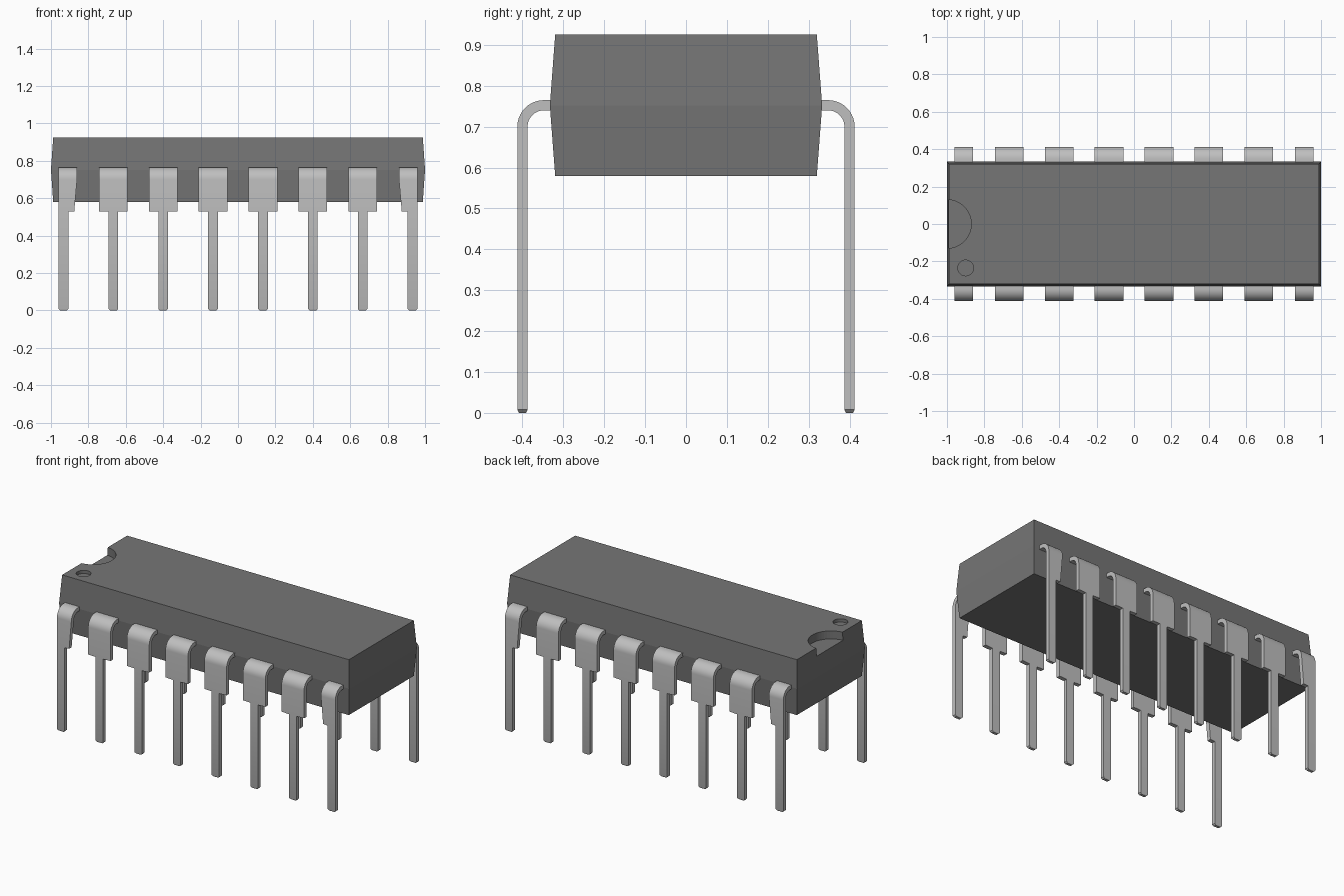
import bpy, bmesh, math

cube = bpy.data.objects.get("Cube")
if cube:
    bpy.data.objects.remove(cube, do_unlink=True)


def material(name, c, rough, metal=0.0):
    m = bpy.data.materials.new(name)
    m.use_nodes = True
    m.diffuse_color = (c, c, c, 1)
    bsdf = m.node_tree.nodes["Principled BSDF"]
    bsdf.inputs["Base Color"].default_value = (c, c, c, 1)
    bsdf.inputs["Roughness"].default_value = rough
    return m


plastic = material("dark grey plastic", 0.18, 0.6)
metal = material("light grey metal", 0.52, 0.4)


def loft(name, rings, mat):
    """Skin a stack of four-cornered rings and cap both ends."""
    bm = bmesh.new()
    loops = [[bm.verts.new(p) for p in ring] for ring in rings]
    for a, b in zip(loops, loops[1:]):
        for i in range(4):
            j = (i + 1) % 4
            bm.faces.new((a[i], a[j], b[j], b[i]))
    bm.faces.new(loops[0])
    bm.faces.new(loops[-1])
    bmesh.ops.recalc_face_normals(bm, faces=bm.faces)
    me = bpy.data.meshes.new(name)
    bm.to_mesh(me)
    bm.free()
    me.materials.append(mat)
    ob = bpy.data.objects.new(name, me)
    bpy.context.collection.objects.link(ob)
    return ob


def select(ob):
    bpy.ops.object.select_all(action="DESELECT")
    ob.select_set(True)
    bpy.context.view_layer.objects.active = ob


def carve(ob, radius, x, y, floor):
    """Cut a round pocket from the top down to the floor height."""
    bpy.ops.mesh.primitive_cylinder_add(vertices=48, radius=radius, depth=0.3,
                                        location=(x, y, floor + 0.15))
    cutter = bpy.context.object
    cutter.data.materials.append(plastic)
    select(ob)
    mod = ob.modifiers.new("pocket", "BOOLEAN")
    mod.operation, mod.solver, mod.object = "DIFFERENCE", "EXACT", cutter
    bpy.ops.object.modifier_apply(modifier=mod.name)
    bpy.data.objects.remove(cutter, do_unlink=True)


# Package body, widest at the mould seam
TOP, SEAM, BOTTOM = 0.925, 0.752, 0.58
body = loft("body", [[(-x, -y, z), (x, -y, z), (x, y, z), (-x, y, z)]
                     for x, y, z in ((0.988, 0.32, BOTTOM), (1.0, 0.333, SEAM),
                                     (0.988, 0.32, TOP))], plastic)
carve(body, 0.13, -1.0, 0.0, TOP - 0.05)       # orientation notch
carve(body, 0.042, -0.9, -0.235, TOP - 0.02)   # first-pin dimple

# Pins: bent strip with a wide shoulder and a narrow leg
OUT, IN, CY, CZ = 0.065, 0.04, 0.3475, 0.70


def pin(name, cx, side, shoulder, lower, leg):
    def ring(yo, zo, yi, zi, span):
        l, r = cx + span[0], cx + span[1]
        return [(l, side * yo, zo), (r, side * yo, zo),
                (r, side * yi, zi), (l, side * yi, zi)]

    rings = [ring(0.30, CZ + OUT, 0.30, CZ + IN, shoulder)]
    for i in range(11):
        a = math.pi / 2 * (1 - i / 10)
        c, s = math.cos(a), math.sin(a)
        rings.append(ring(CY + OUT * c, CZ + OUT * s, CY + IN * c, CZ + IN * s, shoulder))
    o, n = CY + OUT, CY + IN
    for z, span in ((0.53, lower), (0.528, leg), (0.008, leg)):
        rings.append(ring(o, z, n, z, span))
    # Chamfered tip
    rings.append(ring(o - 0.004, 0, n + 0.004, 0, (leg[0] + 0.008, leg[1] - 0.008)))
    ob = loft(name, rings, metal)
    select(ob)
    bpy.ops.object.shade_smooth_by_angle(angle=math.radians(30))


LEG = (-0.026, 0.026)
for side, row in ((-1, "front"), (1, "back")):
    for i in range(8):
        cx = (i - 3.5) * 0.2667
        if i == 0:
            shoulder, lower = (-0.026, 0.073), (-0.026, 0.058)
        elif i == 7:
            shoulder, lower = (-0.073, 0.026), (-0.058, 0.026)
        else:
            shoulder = lower = (-0.077, 0.077)
        pin(f"{row}_pin_{i + 1}", cx, side, shoulder, lower, LEG)
